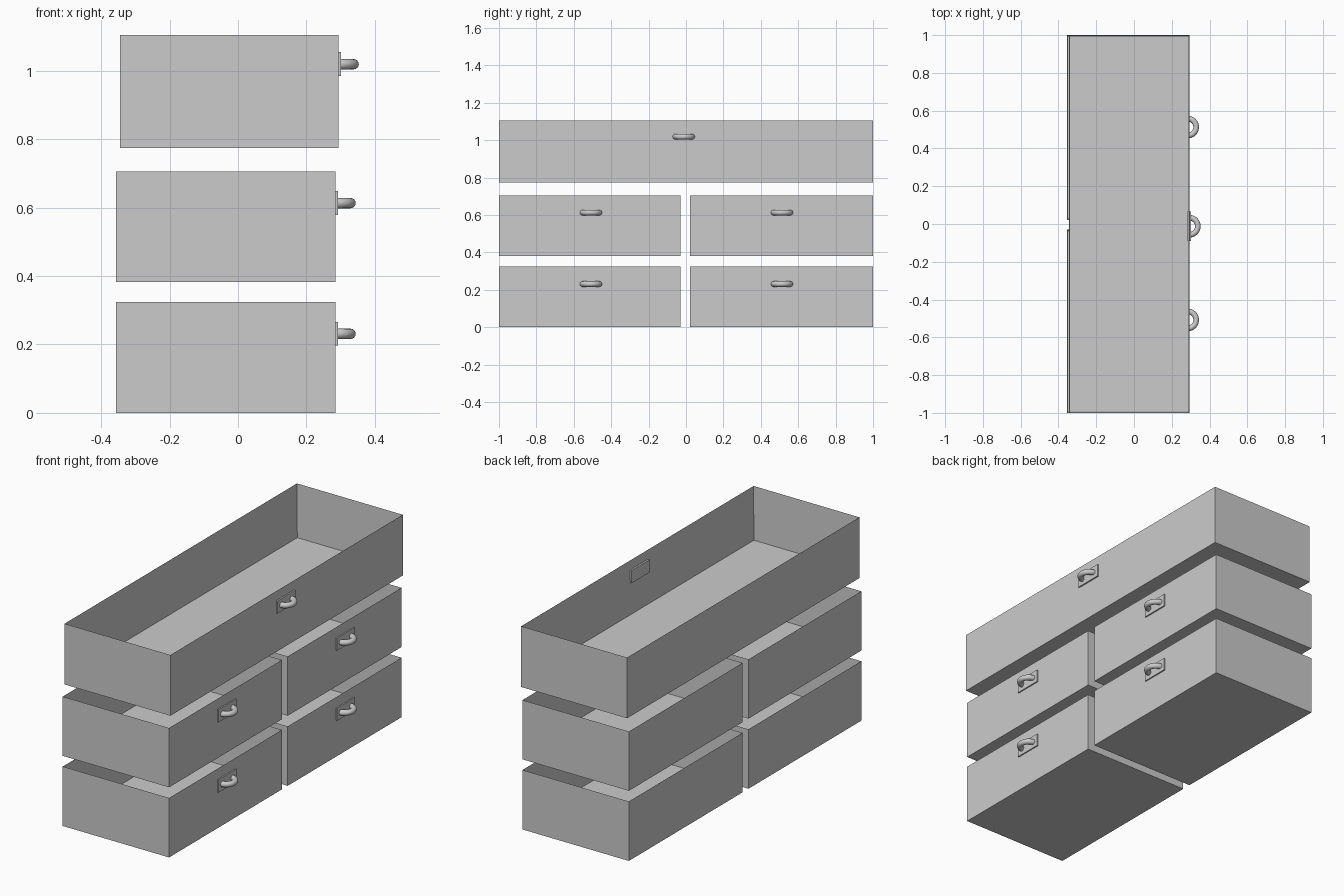
import bpy, bmesh, math
from mathutils import Vector

if "Cube" in bpy.data.objects:
    bpy.data.objects.remove(bpy.data.objects["Cube"])

WALL = 0.01    # side board thickness
FLOOR = 0.04   # bottom board thickness


def finish(name, bm):
    bmesh.ops.recalc_face_normals(bm, faces=bm.faces)
    mesh = bpy.data.meshes.new(name)
    bm.to_mesh(mesh)
    bm.free()
    obj = bpy.data.objects.new(name, mesh)
    bpy.context.collection.objects.link(obj)
    return obj


def box(bm, lo, hi):
    lo, hi = Vector(lo), Vector(hi)
    geom = bmesh.ops.create_cube(bm, size=1)["verts"]
    bmesh.ops.scale(bm, vec=hi - lo, verts=geom)
    bmesh.ops.translate(bm, vec=(lo + hi) / 2, verts=geom)
    return geom


def drawer(name, lo, hi):
    # open-topped tray: inset the top face, then sink it to the floor board
    bm = bmesh.new()
    box(bm, lo, hi)
    bm.normal_update()
    top = max(bm.faces, key=lambda f: f.calc_center_median().z)
    bmesh.ops.inset_region(bm, faces=[top], thickness=WALL)
    for v in top.verts:
        v.co.z = lo[2] + FLOOR
    finish(name, bm)


def handle(name, x, y, z):
    # backing plate
    bm = bmesh.new()
    box(bm, (x - 0.0105, y - 0.077, z - 0.034), (x + 0.008, y + 0.077, z + 0.035))
    finish(name + "_plate", bm)
    # half-ring pull
    bm = bmesh.new()
    major, minor, steps, sides = 0.045, 0.015, 20, 16
    rings = []
    for i in range(steps + 1):
        a = math.pi * (i / steps - 0.5)
        ring = []
        for j in range(sides):
            b = 2 * math.pi * j / sides
            r = major + minor * math.cos(b)
            ring.append(bm.verts.new((x + r * math.cos(a), y + r * math.sin(a),
                                      z + minor * math.sin(b))))
        rings.append(ring)
    for r0, r1 in zip(rings, rings[1:]):
        for j in range(sides):
            k = (j + 1) % sides
            bm.faces.new((r0[j], r0[k], r1[k], r1[j])).smooth = True
    bm.faces.new(rings[0])
    bm.faces.new(rings[-1])
    finish(name + "_pull", bm)


# wide top drawer
drawer("top_drawer", (-0.345, -1, 0.774), (0.293, 1, 1.105))
handle("top_handle", 0.293, -0.012, 1.019)

# two rows of paired drawers
for row, z0, z1, hz in (("bottom", 0, 0.324, 0.231), ("middle", 0.382, 0.705, 0.613)):
    for side, y0, y1, hy in (("left", -1, -0.029, -0.508), ("right", 0.021, 1, 0.513)):
        drawer(f"{row}_{side}_drawer", (-0.356, y0, z0), (0.285, y1, z1))
        handle(f"{row}_{side}_handle", 0.284, hy, hz)
